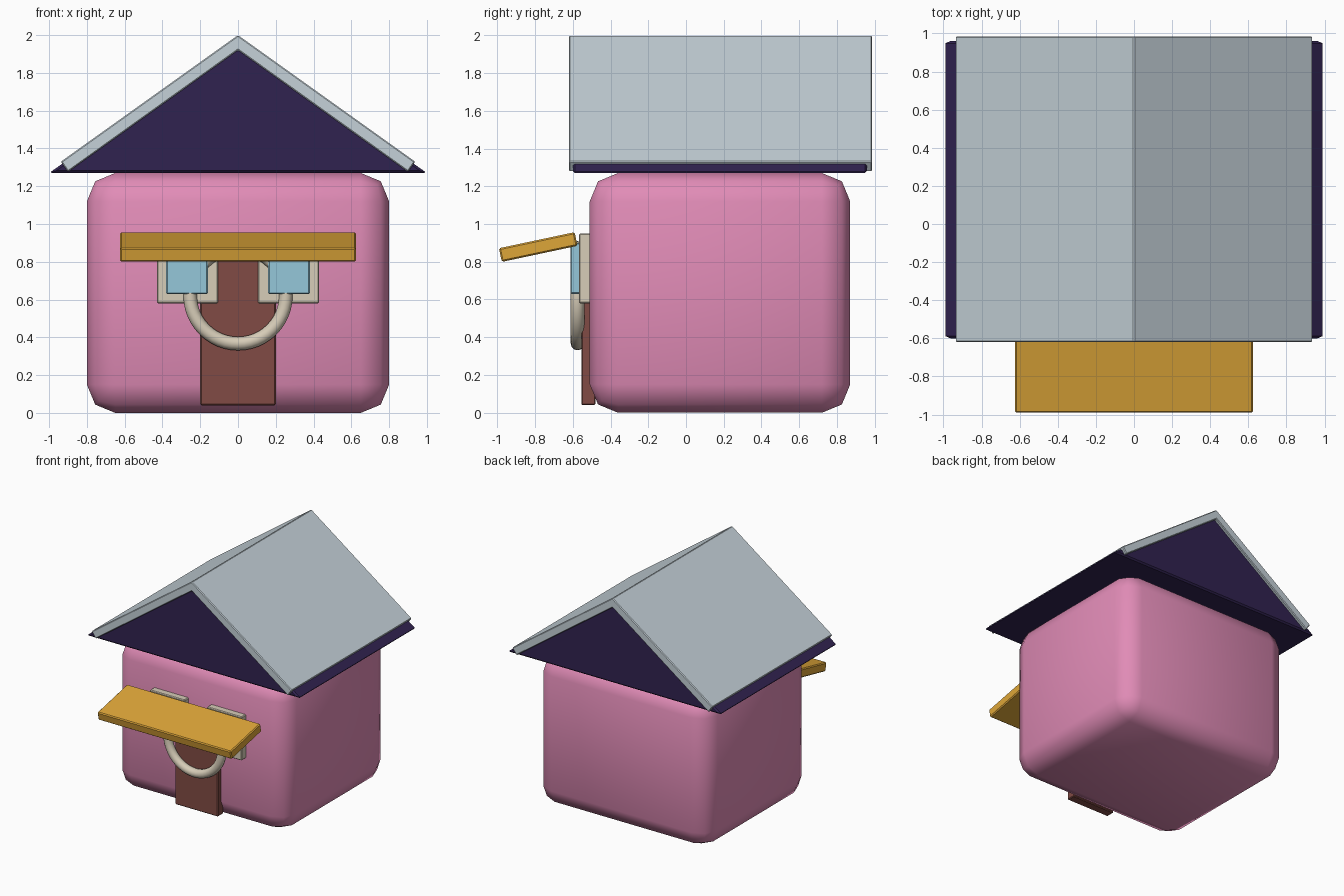
import bpy, bmesh, math
from mathutils import Matrix, Vector

cube = bpy.data.objects.get("Cube")
if cube:
    bpy.data.objects.remove(cube, do_unlink=True)


def material(name, rgb, roughness=0.6):
    m = bpy.data.materials.new(name)
    m.use_nodes = True
    m.diffuse_color = (*rgb, 1)
    bsdf = m.node_tree.nodes["Principled BSDF"]
    bsdf.inputs["Base Color"].default_value = (*rgb, 1)
    bsdf.inputs["Roughness"].default_value = roughness
    return m


PINK = material("pink wall", (0.75, 0.26, 0.47))
GREY = material("pale grey roof", (0.56, 0.64, 0.69))
PURPLE = material("dark purple gable", (0.03, 0.016, 0.08))
OCHRE = material("ochre awning", (0.73, 0.38, 0.04))
BROWN = material("brown door", (0.22, 0.07, 0.058))
CREAM = material("cream trim", (0.68, 0.61, 0.48))
BLUE = material("blue glass", (0.3, 0.57, 0.7))


def finish(name, bm, mat, bevel=0, segments=1, angle=30):
    """Bevel the edges, then turn the bmesh into a shaded object."""
    if bevel:
        bmesh.ops.bevel(bm, geom=bm.edges[:], offset=bevel, segments=segments,
                        profile=0.5, affect='EDGES')
    bmesh.ops.recalc_face_normals(bm, faces=bm.faces[:])
    mesh = bpy.data.meshes.new(name)
    bm.to_mesh(mesh)
    bm.free()
    mesh.materials.append(mat)
    obj = bpy.data.objects.new(name, mesh)
    bpy.context.collection.objects.link(obj)
    bpy.ops.object.select_all(action='DESELECT')
    obj.select_set(True)
    bpy.context.view_layer.objects.active = obj
    bpy.ops.object.shade_smooth_by_angle(angle=math.radians(angle))
    return obj


def box(name, low, high, mat, bevel=0.006, segments=1, angle=30):
    low, high = Vector(low), Vector(high)
    bm = bmesh.new()
    bmesh.ops.create_cube(bm, size=1, matrix=Matrix.Translation((low + high) / 2)
                          @ Matrix.Diagonal((*(high - low), 1)))
    return finish(name, bm, mat, bevel, segments, angle)


def extrude_profile(name, points, y0, y1, mat, bevel):
    bm = bmesh.new()
    face = bm.faces.new([bm.verts.new((x, y0, z)) for x, z in points])
    out = bmesh.ops.extrude_face_region(bm, geom=[face])
    verts = [v for v in out["geom"] if isinstance(v, bmesh.types.BMVert)]
    bmesh.ops.translate(bm, verts=verts, vec=(0, y1 - y0, 0))
    return finish(name, bm, mat, bevel)


# House body with soft rounded edges
box("house_body", (-0.8, -0.51, 0), (0.8, 0.87, 1.27), PINK, 0.15, 2, 60)

# Gable block and the folded roof over it
extrude_profile("gable", [(-1.0, 1.27), (1.0, 1.27), (0, 1.975)],
                -0.6, 0.96, PURPLE, 0.012)
extrude_profile("roof", [(0, 2.0), (0.938, 1.33), (0.9, 1.276), (0, 1.92),
                         (-0.9, 1.276), (-0.938, 1.33)],
                -0.62, 0.985, GREY, 0.006)

# Door and its ring
box("door", (-0.2, -0.555, 0.04), (0.2, -0.48, 0.84), BROWN)

bm = bmesh.new()
around, sides = 48, 12
rings = []
for i in range(around):
    turn = Matrix.Rotation(math.tau * i / around, 4, 'Y')
    ring = []
    for j in range(sides):
        a = math.tau * j / sides
        p = turn @ Vector((0.253 + 0.036 * math.cos(a), 0.036 * math.sin(a), 0))
        ring.append(bm.verts.new(p + Vector((0, -0.575, 0.62))))
    rings.append(ring)
for i in range(around):
    a, b = rings[i], rings[(i + 1) % around]
    for j in range(sides):
        k = (j + 1) % sides
        bm.faces.new((a[j], a[k], b[k], b[j]))
finish("door_ring", bm, CREAM, angle=60)

# Windows on both sides of the door
for side, s in (("left", 1), ("right", -1)):
    for part, x0, x1, y0, y1, z0, z1, mat in (
            ("frame", 0.105, 0.43, -0.567, -0.49, 0.58, 0.95, CREAM),
            ("glass", 0.16, 0.38, -0.612, -0.55, 0.63, 0.9, BLUE)):
        xs = sorted((s * x0, s * x1))
        box(f"{side}_window_{part}", (xs[0], y0, z0), (xs[1], y1, z1), mat)

# Sloping awning over the door
awning = box("awning", (-0.625, -0.205, -0.037), (0.625, 0.205, 0.037), OCHRE, 0.008)
awning.location = (0, -0.783, 0.878)
awning.rotation_euler = (math.radians(12), 0, 0)
